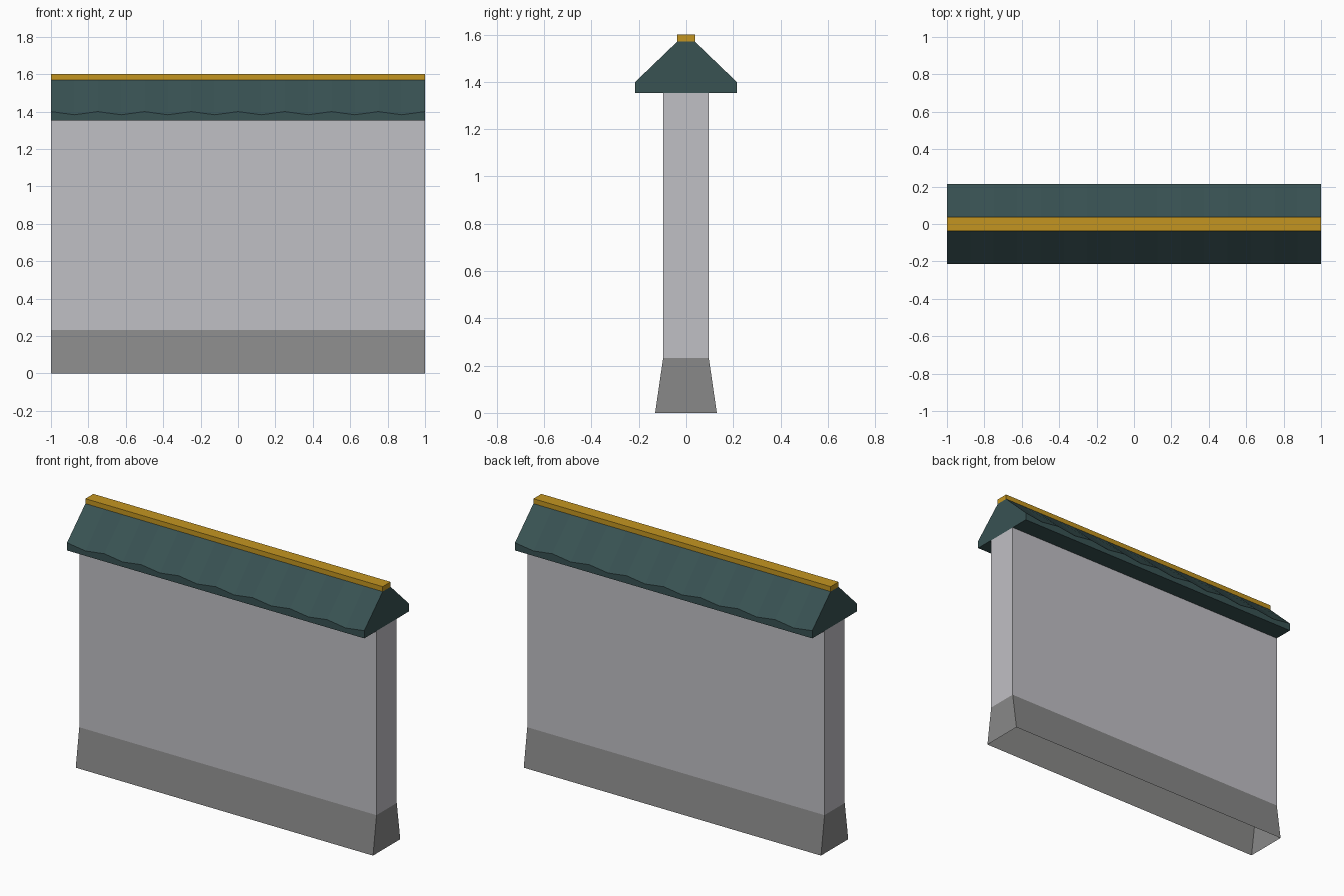
import bpy
import bmesh

cube = bpy.data.objects.get("Cube")
if cube:
    bpy.data.objects.remove(cube, do_unlink=True)

HALF = 1.0         # half length of the wall section
WALL_Y = 0.097     # half thickness of the wall
BASE_Y = 0.131     # half thickness at the foot
BASE_Z = 0.233
EAVE_Y = 0.215
EAVE_Z = 1.353
RIDGE_Y = 0.038
RIDGE_Z = 1.57
TOP_Z = 1.6


def make_material(name, color):
    mat = bpy.data.materials.new(name)
    mat.use_nodes = True
    mat.diffuse_color = (*color, 1)
    mat.node_tree.nodes["Principled BSDF"].inputs["Base Color"].default_value = (*color, 1)
    return mat


def loft(name, rings, material, cap_start=True, cap_end=True):
    """Join matching closed rings of points with flat faces."""
    bm = bmesh.new()
    loops = [[bm.verts.new(p) for p in ring] for ring in rings]
    for a, b in zip(loops, loops[1:]):
        n = len(a)
        for i in range(n):
            j = (i + 1) % n
            bm.faces.new((a[i], a[j], b[j], b[i]))
    if cap_start:
        bm.faces.new(loops[0][::-1])
    if cap_end:
        bm.faces.new(loops[-1])
    bmesh.ops.recalc_face_normals(bm, faces=bm.faces)
    mesh = bpy.data.meshes.new(name)
    bm.to_mesh(mesh)
    bm.free()
    mesh.materials.append(material)
    obj = bpy.data.objects.new(name, mesh)
    bpy.context.collection.objects.link(obj)
    return obj


def rectangle(y, z):
    return [(-HALF, -y, z), (HALF, -y, z), (HALF, y, z), (-HALF, y, z)]


plaster = make_material("pale_plaster", (0.53, 0.525, 0.555))
stone = make_material("grey_stone", (0.25, 0.25, 0.248))
tile = make_material("dark_teal_tile", (0.040, 0.084, 0.086))
gold = make_material("gold_ridge", (0.55, 0.30, 0.015))

# Plastered wall with a flared stone foot, open underneath
wall = loft("wall", [rectangle(BASE_Y, 0), rectangle(WALL_Y, BASE_Z),
                     rectangle(WALL_Y, EAVE_Z)], plaster, cap_start=False)
wall.data.materials.append(stone)
for face in wall.data.polygons:
    if face.center.z < BASE_Z:
        face.material_index = 1

# Tiled roof whose upper eave edge zigzags along the length
SEGMENTS = 16
rings = []
for k in range(SEGMENTS + 1):
    x = -HALF + 2 * HALF * k / SEGMENTS
    lip = 1.4 if k % 2 == 0 else 1.383
    side = [(EAVE_Y, EAVE_Z), (EAVE_Y, lip), (RIDGE_Y, RIDGE_Z)]
    rings.append([(x, y, z) for y, z in side] + [(x, -y, z) for y, z in reversed(side)])
loft("roof", rings, tile)

# Ridge beam along the top
loft("ridge_beam", [rectangle(RIDGE_Y, RIDGE_Z), rectangle(RIDGE_Y, TOP_Z)], gold)
